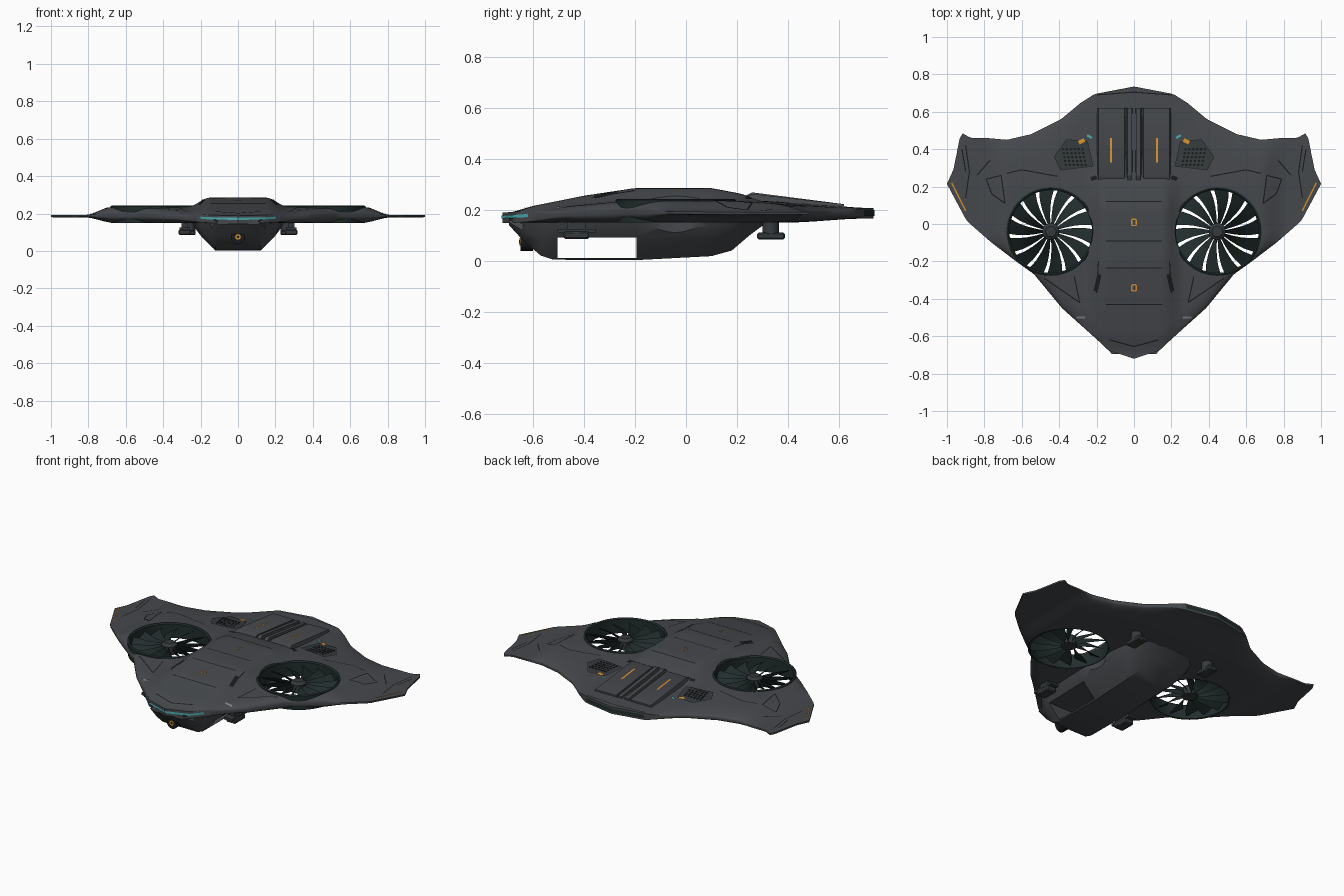
import bpy, bmesh, math
from mathutils import Matrix, Vector

if "Cube" in bpy.data.objects:
    bpy.data.objects.remove(bpy.data.objects["Cube"])

def material(name, r, g, b):
    m = bpy.data.materials.new(name)
    m.use_nodes = True
    m.diffuse_color = (r, g, b, 1)
    m.node_tree.nodes["Principled BSDF"].inputs["Base Color"].default_value = (r, g, b, 1)
    return m

GREY = material("slate grey", .060, .065, .072)
BLACK = material("line black", .010, .011, .013)
FAN = material("dark green black", .016, .026, .026)
ORANGE = material("orange", .70, .28, .025)
TEAL = material("teal", .07, .42, .45)
STEEL = material("light steel", .22, .24, .25)
GEAR = material("gear grey", .035, .042, .045)
made = []

def add(name, bm, mat):
    bmesh.ops.recalc_face_normals(bm, faces=bm.faces)
    me = bpy.data.meshes.new(name)
    bm.to_mesh(me)
    bm.free()
    me.materials.append(mat)
    ob = bpy.data.objects.new(name, me)
    bpy.context.scene.collection.objects.link(ob)
    made.append(ob)
    return ob

def lerp(x, pts):
    if x <= pts[0][0]:
        return pts[0][1]
    for (a, p), (b, q) in zip(pts, pts[1:]):
        if x <= b:
            return p + (q - p) * (x - a) / (b - a)
    return pts[-1][1]

def smooth(a, b, x):
    t = min(1, max(0, (x - a) / (b - a)))
    return t * t * (3 - 2 * t)

# Outline and height profiles of the flying wing
FRONT = [(0, -.72), (.14, -.675), (.19, -.625), (.385, -.45), (.535, -.268),
         (.63, -.2), (.766, -.096), (.894, .016), (1, .214)]
REAR = [(0, .735), (.21, .695), (.285, .648), (.39, .56), (.55, .48), (.68, .45),
        (.79, .46), (.873, .46), (.926, .49), (.964, .294), (1, .215)]
CENTRE = [(-.72, .18), (-.6, .215), (-.4, .255), (-.2, .285), (.1, .285), (.22, .262),
          (.3, .235), (.73, .205)]
WING = [(-.72, .18), (-.45, .215), (-.22, .235), (.2, .235), (.5, .215), (.73, .205)]
RIM = [(-.72, .168), (-.3, .19), (.2, .186), (.73, .186)]

def rim(x, y):
    half = .016 * (1 - smooth(.18, .34, abs(x))) + .005
    return lerp(y, RIM), half

def rounding(x, y):
    e = min((y - lerp(abs(x), FRONT)) / .09, (lerp(abs(x), REAR) - y) / .14, 1)
    return math.sqrt(max(0, 1 - (1 - max(e, 0)) ** 2))

def top(x, y):
    x = abs(x)
    z, half = rim(x, y)
    wing = lerp(y, WING)
    wing += (.192 - wing) * smooth(.67, .82, x)
    full = wing + max(0, lerp(y, CENTRE) - wing) * (1 - smooth(.15, .27, x))
    return z + half + (full - z - half) * rounding(x, y)

def bottom(x, y):
    x = abs(x)
    z, half = rim(x, y)
    full = .15 + .029 * smooth(.66, .82, x) + .015 * smooth(.4, .7, y)
    return z - half + (full - z + half) * rounding(x, y)

def loft(bm, loops):
    rings = [[bm.verts.new(p) for p in loop] for loop in loops]
    for a, b in zip(rings, rings[1:]):
        for i in range(len(a)):
            j = (i + 1) % len(a)
            bm.faces.new((a[i], a[j], b[j], b[i]))
    bm.faces.new(rings[0])
    bm.faces.new(rings[-1])

# Wing body
bm = bmesh.new()
N, COLS, loops = 56, 120, []
for c in range(COLS + 1):
    x = .999 * (2 * c / COLS - 1)
    y0, y1 = lerp(abs(x), FRONT), lerp(abs(x), REAR)
    ys = [y0 + (y1 - y0) * (.5 - .5 * math.cos(math.pi * k / N)) for k in range(N + 1)]
    loops.append([(x, y, top(x, y)) for y in ys] + [(x, y, bottom(x, y)) for y in reversed(ys)])
loft(bm, loops)
body = add("wing_body", bm, GREY)

# Belly hull, lofted along y: station, floor height, floor half width, top half width
bm = bmesh.new()
loops = []
for y, zb, wb, wt in [(-.695, .14, .1, .12), (-.64, .08, .11, .16), (-.57, .02, .12, .21),
                      (-.52, .004, .12, .24), (-.2, .002, .12, .25), (.1, .018, .12, .25),
                      (.18, .04, .11, .24), (.25, .1, .1, .22), (.32, .152, .09, .19)]:
    zm = zb + (.165 - zb) * .45
    half = [(wb, zb), ((wb + wt) / 2 + .01, zm), (wt - .015, zm + (.165 - zm) * .6), (wt, .168)]
    loops.append([(x, y, z) for x, z in half] + [(-x, y, z) for x, z in reversed(half)])
loft(bm, loops)
hull = add("belly_hull", bm, GREY)

def box(bm, x, y, z, sx, sy, sz):
    bmesh.ops.create_cube(bm, size=1, matrix=Matrix.Translation((x, y, z)) @ Matrix.Diagonal((sx, sy, sz, 1)))

def disc(bm, loc, r1, r2, depth, axis="Z", seg=48):
    m = Matrix.Translation(loc)
    if axis == "Y":
        m = m @ Matrix.Rotation(math.pi / 2, 4, "X")
    bmesh.ops.create_cone(bm, cap_ends=True, segments=seg, radius1=r1, radius2=r2, depth=depth, matrix=m)

def cut(ob, cutter):
    mod = ob.modifiers.new("cut", "BOOLEAN")
    mod.operation, mod.solver, mod.object = "DIFFERENCE", "EXACT", cutter
    bpy.context.view_layer.update()
    me = bpy.data.meshes.new_from_object(ob.evaluated_get(bpy.context.evaluated_depsgraph_get()))
    ob.modifiers.clear()
    ob.data = me

FX, FY, FR = .445, -.04, .225
bm = bmesh.new()
for s in (1, -1):
    disc(bm, (s * FX, FY, .2), FR, FR, .3, seg=64)
fan_cutter = add("fan_cutter", bm, GREY)
bm = bmesh.new()
box(bm, 0, -.35, .051, 1, .31, .082)
bay_cutter = add("bay_cutter", bm, GREY)
cut(body, fan_cutter)
cut(hull, fan_cutter)
cut(hull, bay_cutter)
for c in (fan_cutter, bay_cutter):
    made.remove(c)
    bpy.data.objects.remove(c)

# Ducted fans: ring, hub and pitched blades
for s, side in ((1, "left"), (-1, "right")):
    bm = bmesh.new()
    ring = [(FR + .008, .15), (FR + .012, .238), (FR + .004, .243), (FR - .004, .236), (FR - .004, .15)]
    steps = [2 * math.pi * k / 64 for k in range(64)]
    vs = [[bm.verts.new((s * FX + r * math.cos(a), FY + r * math.sin(a), z)) for r, z in ring] for a in steps]
    for k in range(64):
        a, b = vs[k], vs[(k + 1) % 64]
        for i in range(5):
            bm.faces.new((a[i], a[i - 1], b[i - 1], b[i]))
    add(side + "_fan_duct", bm, FAN)
    bm = bmesh.new()
    disc(bm, (s * FX, FY, .19), .045, .045, .05)
    disc(bm, (s * FX, FY, .222), .045, .028, .014)
    add(side + "_fan_hub", bm, GEAR)
    bm = bmesh.new()
    for k in range(14):
        grid = []
        for i in range(5):
            r = .04 + i * .0455
            mid = 2 * math.pi * k / 14 + s * .12 * (i / 4) ** 2
            grid.append([bm.verts.new((s * FX + r * math.cos(mid + t * .178), FY + r * math.sin(mid + t * .178),
                                       .19 + s * t * .024)) for t in (-1, 0, 1)])
        for a, b in zip(grid, grid[1:]):
            for j in (0, 1):
                bm.faces.new((a[j], a[j + 1], b[j + 1], b[j]))
    add(side + "_fan_blades", bm, FAN)

# Painted strips and patches that follow the upper skin, mirrored left and right
def strip(bm, pts, w=.006, lift=.003):
    for s in (1, -1):
        for p, q in zip(pts, pts[1:]):
            a, b = Vector(p), Vector(q)
            n = max(1, math.ceil((b - a).length / .025))
            d = (b - a).normalized() * w / 2
            side = Vector((-d.y, d.x))
            rows = []
            for k in range(n + 1):
                c = a.lerp(b, k / n)
                rows.append([bm.verts.new((s * v.x, v.y, top(v.x, v.y) + lift)) for v in (c - side, c + side)])
            for r, t in zip(rows, rows[1:]):
                bm.faces.new((r[0], r[1], t[1], t[0]))

def strips(name, paths, mat, w=.006, lift=.003):
    bm = bmesh.new()
    for p in paths:
        strip(bm, p, w, lift)
    add(name, bm, mat)

VENT = [(.25, .44), (.36, .45), (.425, .36), (.39, .29), (.22, .31), (.25, .44)]
strips("panel_lines", [[(0, y), (.15, y)] for y in (.12, -.09, -.235, -.43)] + [
    VENT, [(0, -.655), (.13, -.62)], [(0, .705), (.2, .69)],
    [(.41, .255), (.6, .29), (.68, .27)], [(.77, .34), (.84, .26)],
    [(.71, .26), (.79, .24), (.76, .16), (.69, .11), (.71, .26)],
    [(.9, .42), (.88, .28), (.9, .14)], [(.92, .4), (.9, .28)],
    [(.32, -.28), (.29, -.42), (.48, -.29)], [(.19, -.2), (.2, -.37)]], BLACK)
strips("orange_deck_marks", [[(.9, .07), (.975, .22)],
       [(0, .025), (.012, .025), (.012, -.008), (0, -.008)],
       [(0, -.325), (.012, -.325), (.012, -.357), (0, -.357)]], ORANGE, .007, .005)
strips("orange_vent_marks", [[(.265, .45), (.295, .435)]], ORANGE, .02, .007)
strips("teal_vent_lights", [[(.225, .46), (.25, .475)]], TEAL, .012, .006)
strips("side_intakes", [[(.185, -.27), (.205, -.36)], [(.2, .25), (.23, .24)]], BLACK, .022, .005)
strips("marker_plates", [[(.262, -.5), (.308, -.5)]], STEEL, .012, .005)

# Vent plates with rows of perforations
bm = bmesh.new()
for s in (1, -1):
    bm.faces.new([bm.verts.new((s * x, y, top(x, y) + .004)) for x, y in VENT[:-1]])
add("vent_plates", bm, GEAR)
bm = bmesh.new()
for s in (1, -1):
    for i in range(6):
        for j in range(5):
            x, y = .275 + i * .021 - j * .004, .4 - j * .021
            disc(bm, (s * x, y, top(x, y) + .005), .007, .007, .004, seg=6)
add("vent_holes", bm, BLACK)

# Rear deck fairings with an orange inlay each
bm, inlay = bmesh.new(), bmesh.new()
for s in (1, -1):
    for x0, x1, high in ((.05, .19, .262), (.012, .035, .268)):
        vs = [bm.verts.new((s * x, y, z)) for y, zt in ((.235, high - .012), (.26, high), (.62, .222))
              for x, z in ((x0 - .008, .2), (x0, zt), (x1, zt), (x1 + .012, .2))]
        for a in (0, 4):
            for i in range(4):
                j = (i + 1) % 4
                bm.faces.new((vs[a + i], vs[a + j], vs[a + j + 4], vs[a + i + 4]))
        bm.faces.new(vs[:4])
        bm.faces.new(vs[8:])
    inlay.faces.new([inlay.verts.new((s * x, y, .262 - (y - .26) * .111 + .003))
                     for x, y in ((.118, .33), (.128, .33), (.128, .46), (.118, .46))])
add("rear_fairings", bm, GREY)
add("orange_inlays", inlay, ORANGE)

# Teal light band round the nose rim
bm = bmesh.new()
rows = []
for k in range(-20, 21):
    x = k * .01
    y = lerp(abs(x), FRONT) - .005
    z = rim(x, y)[0] + .004
    rows.append([bm.verts.new((x, y, z + d)) for d in (-.006, .006)])
for a, b in zip(rows, rows[1:]):
    bm.faces.new((a[0], b[0], b[1], a[1]))
add("nose_light_band", bm, TEAL)

# Nose sensor
for name, r, y, mat in (("sensor_housing", .036, -.625, BLACK), ("sensor_ring", .015, -.651, ORANGE),
                        ("sensor_lens", .007, -.653, BLACK)):
    bm = bmesh.new()
    disc(bm, (0, y, .075), r, r, .05 if r > .03 else .006, "Y", 24)
    add(name, bm, mat)

# Landing gear and rear exhaust slot
bm, feet = bmesh.new(), bmesh.new()
for s in (1, -1):
    box(bm, s * .285, -.43, .135, .035, .07, .05)
    box(bm, s * .285, -.43, .118, .055, .15, .014)
    box(feet, s * .285, -.43, .1, .066, .1, .03)
    disc(bm, (s * .26, .333, .14), .032, .032, .07, seg=16)
    box(feet, s * .26, .333, .097, .066, .11, .026)
add("gear_struts", bm, GEAR)
feet = add("gear_feet", feet, GEAR)
feet.modifiers.new("bevel", "BEVEL").width = .006
bm = bmesh.new()
for s in (1, -1):
    bm.faces.new([bm.verts.new((s * x, lerp(x, REAR) + .004, z)) for x, z in
                  ((0, .175), (.2, .175), (.2, .198), (0, .198))])
add("exhaust_slot", bm, FAN)

# Smooth shading with sharp edges kept
bpy.ops.object.select_all(action="DESELECT")
for ob in made:
    ob.select_set(True)
bpy.context.view_layer.objects.active = body
bpy.ops.object.shade_smooth_by_angle(angle=math.radians(32))
